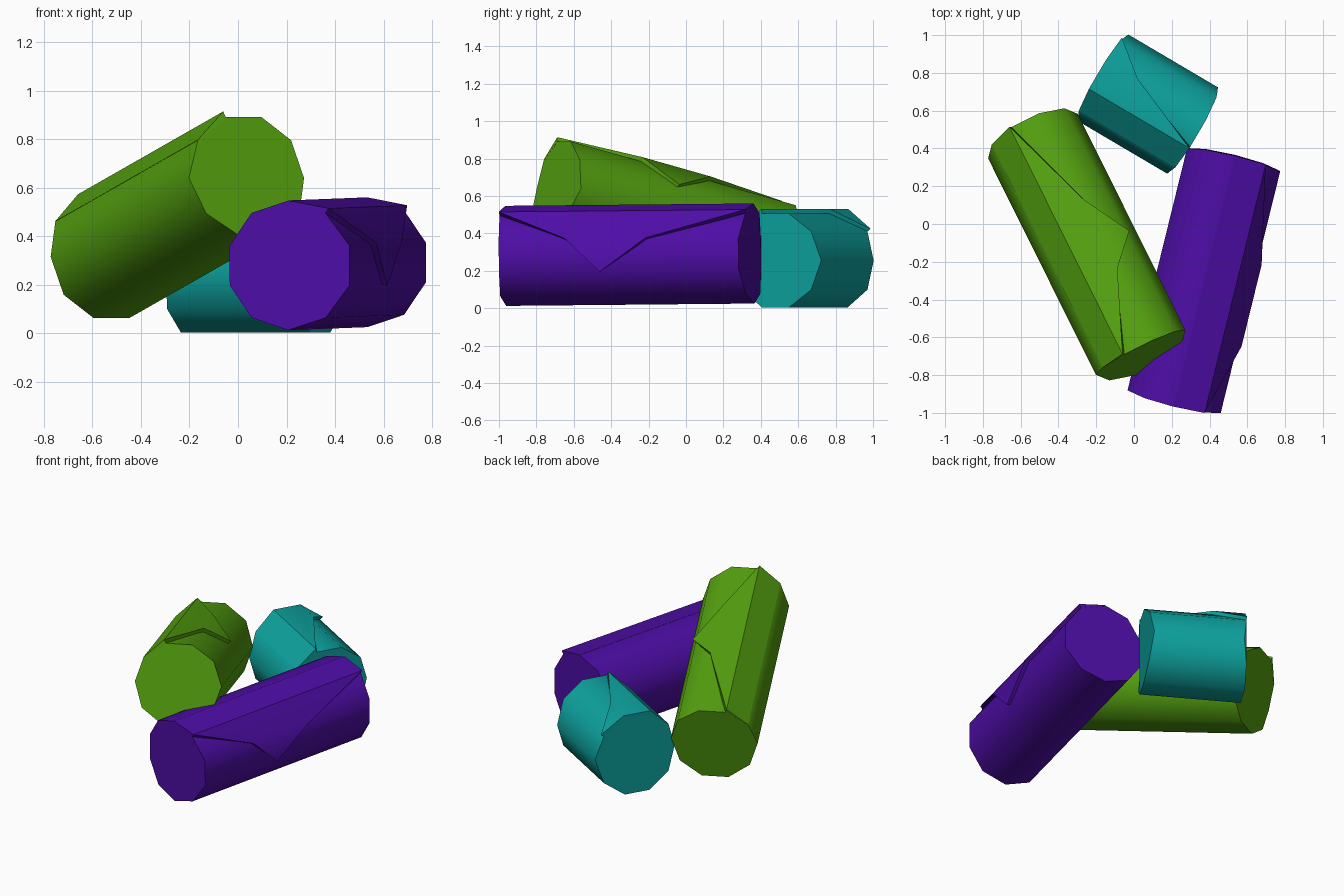
import bpy, bmesh, math
from mathutils import Vector

cube = bpy.data.objects.get("Cube")
if cube:
    bpy.data.objects.remove(cube, do_unlink=True)

SIDES = 10
BULGE = 0.035     # end edges reach out slightly at top and bottom
FLAP = 0.024      # thickness of the overlapping sheet
END = 9           # clamped to the end of the roll


def material(name, rgb):
    mat = bpy.data.materials.new(name)
    mat.use_nodes = True
    mat.diffuse_color = (*rgb, 1)
    bsdf = next(n for n in mat.node_tree.nodes if n.type == 'BSDF_PRINCIPLED')
    bsdf.inputs["Base Color"].default_value = (*rgb, 1)
    return mat


def finish(bm, name, mat):
    bmesh.ops.remove_doubles(bm, verts=bm.verts, dist=0.0005)
    bmesh.ops.recalc_face_normals(bm, faces=bm.faces)
    mesh = bpy.data.meshes.new(name)
    bm.to_mesh(mesh)
    bm.free()
    mesh.materials.append(mat)
    obj = bpy.data.objects.new(name, mesh)
    bpy.context.collection.objects.link(obj)
    bpy.ops.object.select_all(action='DESELECT')
    obj.select_set(True)
    bpy.context.view_layer.objects.active = obj
    bpy.ops.object.shade_smooth_by_angle(angle=math.radians(40))


def roll(name, mat, start, end, radius, phase, rows):
    """Rolled sheet from start to end; rows give the flap as (angle, t0, t1)."""
    start, end = Vector(start), Vector(end)
    mid, half = (start + end) / 2, (end - start).length / 2
    axis = (end - start).normalized()
    side = axis.cross(Vector((0, 0, 1))).normalized()
    up = side.cross(axis)

    def point(deg, t, r):
        a = math.radians(deg)
        limit = half + BULGE * abs(math.sin(a))
        t = max(-limit, min(limit, t))
        return mid + axis * t + (side * math.cos(a) + up * math.sin(a)) * r

    # Barrel with closed ends
    bm = bmesh.new()
    angles = [phase + 360 * i / SIDES for i in range(SIDES)]
    rings = [[bm.verts.new(point(a, t, radius)) for a in angles] for t in (-END, END)]
    for i in range(SIDES):
        j = (i + 1) % SIDES
        bm.faces.new((rings[0][i], rings[0][j], rings[1][j], rings[1][i]))
    for ring in rings:
        bm.faces.new(ring)
    finish(bm, name + "_barrel", mat)

    # Loose corner of the sheet, lifting from the barrel and ending in a tip
    bm = bmesh.new()
    layers = []
    for lift in (FLAP, -0.006):
        grid = []
        for i, (deg, t0, t1) in enumerate(rows):
            r = radius + (min(lift, 0.001) if i == 0 else lift)
            grid.append([bm.verts.new(point(deg, t, r)) for t in (t0, t1)])
        layers.append(grid)
        for a, b in zip(grid, grid[1:]):
            if (b[0].co - b[1].co).length < 0.001:
                bm.faces.new((a[0], a[1], b[1]))
                b[0].co = b[1].co
            else:
                bm.faces.new((a[0], a[1], b[1], b[0]))
    outer, inner = [[row[0] for row in g[:-1]] + [g[-1][1]]
                    + [row[1] for row in reversed(g[:-1])] for g in layers]
    for i in range(len(outer)):
        j = (i + 1) % len(outer)
        bm.faces.new((outer[i], outer[j], inner[j], inner[i]))
    loose = [v for v in bm.verts if not v.link_faces]
    bmesh.ops.delete(bm, geom=loose, context='VERTS')
    finish(bm, name + "_flap", mat)


purple = material("purple", (0.075, 0.004, 0.38))
green = material("green", (0.09, 0.36, 0.005))
teal = material("teal", (0.004, 0.36, 0.34))

roll("purple_roll", purple, (0.215, -0.93, 0.28), (0.525, 0.33, 0.292), 0.267, 18,
     [(90, -END, END), (54, -END, END), (18, -0.29, 0.155), (-18, -0.10, -0.10)])

roll("green_roll", green, (0.035, -0.68, 0.64), (-0.535, 0.465, 0.315), 0.265, 0,
     [(144, -END, END), (108, -END, END), (72, -0.26, 0.16), (36, -0.08, -0.08)])

roll("teal_roll", teal, (0.31, 0.495, 0.255), (-0.165, 0.775, 0.255), 0.265, 0,
     [(144, -END, END), (108, -END, END), (72, 0.115, END), (36, END, END)])
